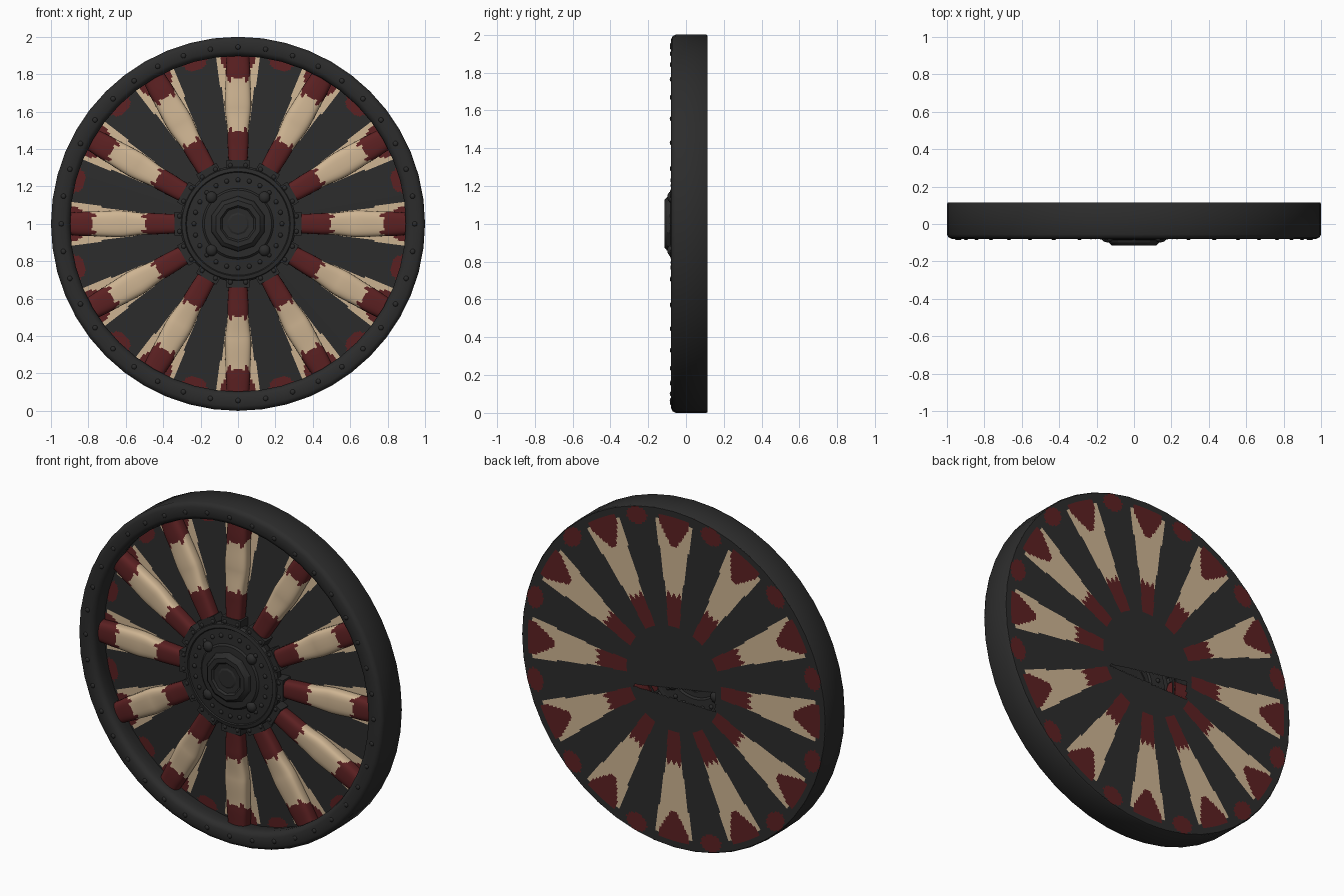
import bpy, bmesh
from math import sin, cos, pi, radians, copysign, hypot, atan2
from mathutils import Matrix, Vector

cube = bpy.data.objects.get("Cube")
if cube:
    bpy.data.objects.remove(cube)

SPOKES = 12
BACK = 0.115
STEP = 2 * pi / SPOKES


def material(name, rgb):
    m = bpy.data.materials.new(name)
    m.use_nodes = True
    m.diffuse_color = (*rgb, 1)
    bsdf = m.node_tree.nodes["Principled BSDF"]
    bsdf.inputs["Base Color"].default_value = (*rgb, 1)
    bsdf.inputs["Roughness"].default_value = 0.8
    return m


iron = material("dark iron", (0.025, 0.025, 0.025))
cream = material("cream paint", (0.62, 0.46, 0.29))
red = material("dark red paint", (0.108, 0.015, 0.016))
PAINTS = (iron, cream, red)
IRON, CREAM, RED = range(3)


def finish(name, bm, angle=35):
    bmesh.ops.recalc_face_normals(bm, faces=bm.faces)
    me = bpy.data.meshes.new(name)
    bm.to_mesh(me)
    bm.free()
    for m in PAINTS:
        me.materials.append(m)
    me.polygons.foreach_set("use_smooth", [True] * len(me.polygons))
    me.set_sharp_from_angle(angle=radians(angle))
    ob = bpy.data.objects.new(name, me)
    bpy.context.collection.objects.link(ob)


def polar(r, t, y):
    return Vector((r * sin(t), y, 1 + r * cos(t)))


def skin(bm, loops, ends=(False, False)):
    """Join closed loops of points into a tube, optionally capped."""
    rings = [[bm.verts.new(p) for p in loop] for loop in loops]
    n = len(rings[0])
    for a, b in zip(rings, rings[1:]):
        for i in range(n):
            j = (i + 1) % n
            bm.faces.new((a[i], a[j], b[j], b[i]))
    for ring, closed in zip((rings[0], rings[-1]), ends):
        if closed:
            bm.faces.new(ring)


def lathe(bm, profile, sides, ends=(False, False)):
    skin(bm, [[polar(r, 2 * pi * i / sides, y) for i in range(sides)]
              for r, y in profile], ends)


def lerp_table(table, x):
    for (x0, y0), (x1, y1) in zip(table, table[1:]):
        if x <= x1:
            f = (x - x0) / (x1 - x0)
            f = f * f * (3 - 2 * f)
            return y0 + (y1 - y0) * f
    return table[-1][1]


def dish(r):
    """Depth of the panel's front surface."""
    return 0.07 * (r - 0.27)


def spoke_local(p):
    """Distance along and across the nearest spoke, radius and angle from it."""
    r, t = hypot(p.x, p.z - 1), atan2(p.x, p.z - 1)
    t -= round(t / STEP) * STEP
    return r * cos(t), r * sin(t), r, t


# Rim: rounded lip, outer wall and inner wall
bm = bmesh.new()
lathe(bm, [(0.995, BACK), (1.0, 0.108), (1.0, -0.055), (0.992, -0.071), (0.975, -0.079),
           (0.925, -0.079), (0.905, -0.068), (0.897, -0.045), (0.9, 0.0), (0.91, 0.046)], 48)
finish("rim", bm, 50)

# Panel: flat painted back and a shallow dished front behind the spokes
ROWS = 84
bm = bmesh.new()
back_rows = [(0.02 + 0.974 * i / ROWS, BACK - 0.001) for i in range(ROWS + 1)]
front_radii = [0.912 - 0.642 * i / ROWS for i in range(ROWS + 1)]
lathe(bm, back_rows + [(r, dish(r)) for r in front_radii], 480, (True, False))


def panel_paint(p):
    spread = 1.05 if p.y > 0.1 else 1.0
    u, w, r, t = (v / spread for v in spoke_local(p))
    w, t = abs(w), abs(t) * spread
    half = 0.045 + max(u - 0.45, 0) * 0.165
    spot = ((r - 0.897) / 0.048) ** 2 + (r * (STEP / 2 - t) / 0.065) ** 2
    if spot < 1:
        return RED
    if 0.29 < u < 0.475 + 0.015 * cos(w / half * 3 * pi):
        return RED if w < 0.036 + (u - 0.29) * 0.07 else IRON
    if 0.75 < u < 0.91 and w < min(0.02 + (u - 0.75) * 0.6, 0.095):
        return RED
    return CREAM if 0.45 < u < 0.89 and w < half else IRON


def in_slot(p):
    top = 0.945 - p.x * 0.17
    return p.y > 0.1 and -0.27 < p.x < 0.26 and 0.885 + 0.02 * p.x < p.z < top


for f in bm.faces:
    f.material_index = panel_paint(f.calc_center_median())
bmesh.ops.delete(bm, geom=[f for f in bm.faces if in_slot(f.calc_center_median())],
                 context="FACES")
finish("panel", bm)

# Spokes: swelling rounded bars with wavy paint borders
WIDTH = [(0.28, 0.05), (0.48, 0.057), (0.64, 0.071), (0.80, 0.066), (0.92, 0.06)]
FRONT = [(0.28, -0.062), (0.45, -0.058), (0.62, -0.045), (0.80, -0.035), (0.92, -0.03)]
SECTION = 28
LENGTHS = 90


def spoke_loop(u, turn):
    half, front, rear = lerp_table(WIDTH, u), lerp_table(FRONT, u), dish(u) + 0.012
    mid, depth = (front + rear) / 2, (rear - front) / 2
    pts = []
    for k in range(SECTION):
        a = 2 * pi * k / SECTION
        w = half * copysign(abs(cos(a)) ** 0.7, cos(a))
        y = mid + depth * copysign(abs(sin(a)) ** 0.6, sin(a))
        pts.append(Matrix.Rotation(turn, 3, "Y") @ Vector((w, y, u)) + Vector((0, 0, 1)))
    return pts


for n in range(SPOKES):
    bm = bmesh.new()
    skin(bm, [spoke_loop(0.28 + 0.63 * i / LENGTHS, n * STEP) for i in range(LENGTHS + 1)],
         (True, True))
    for f in bm.faces:
        u, w, r, t = spoke_local(f.calc_center_median())
        wave = 0.02 * cos(3 * pi * w / lerp_table(WIDTH, u))
        f.material_index = RED if u < 0.5 + wave or u > 0.775 - wave else CREAM
    finish(f"spoke_{n + 1}", bm, 60)

# Hub: flange with raised edge and stepped boss
bm = bmesh.new()
lathe(bm, [(0.27, 0.02), (0.305, -0.02), (0.31, -0.058), (0.30, -0.07), (0.28, -0.074),
           (0.275, -0.068), (0.19, -0.074), (0.18, -0.083), (0.15, -0.085)], 48, (False, True))
finish("hub_flange", bm)
bm = bmesh.new()
lathe(bm, [(0.15, -0.08), (0.142, -0.1), (0.125, -BACK), (0.098, -BACK), (0.088, -0.104),
           (0.06, -0.102), (0.05, -0.107)], 10, (False, True))
finish("hub_boss", bm, 25)


# Rivets, bolts and clamps
def studs(name, count, ring, y, size, height, turn=0.0):
    bm = bmesh.new()
    for i in range(count):
        place = Matrix.Translation(polar(ring, turn + 2 * pi * i / count, y))
        shape = Matrix.Diagonal((size, height, size, 1))
        bmesh.ops.create_uvsphere(bm, u_segments=10, v_segments=6, radius=1,
                                  matrix=place @ shape)
    finish(name, bm, 60)


studs("rim_rivets", 40, 0.945, -0.077, 0.014, 0.009)
studs("hub_rivets", 24, 0.235, -0.07, 0.013, 0.012)
studs("hub_bolts", 4, 0.2, -0.075, 0.032, 0.024, pi / 4)
studs("flange_studs", 2 * SPOKES, 0.315, -0.058, 0.015, 0.014, STEP / 4)

bm = bmesh.new()
for n in range(SPOKES):
    turn = Matrix.Translation((0, 0, 1)) @ Matrix.Rotation(n * STEP, 4, "Y")
    bmesh.ops.create_cube(bm, size=1, matrix=turn @ Matrix.Translation((0, -0.03, 0.315))
                          @ Matrix.Diagonal((0.125, 0.07, 0.05, 1)))
finish("spoke_clamps", bm)
